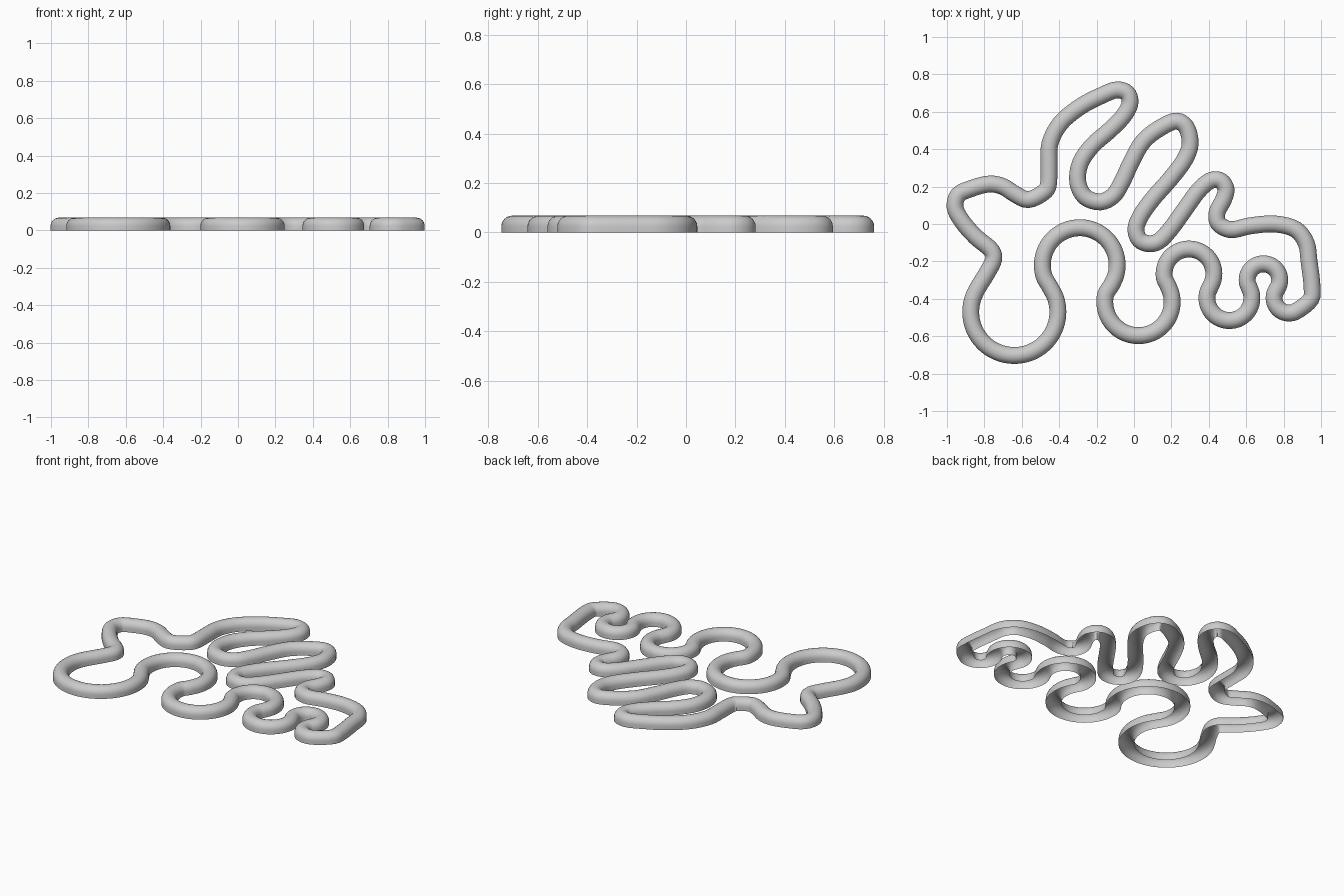
import bpy, bmesh, math
from mathutils import Vector

if "Cube" in bpy.data.objects:
    bpy.data.objects.remove(bpy.data.objects["Cube"])

# Lower meander: chain of tangent circles (centre x, centre y, radius)
LOOPS = [(-0.64, -0.47, 0.233), (-0.29, -0.22, 0.20), (0.024, -0.417, 0.18),
         (0.294, -0.267, 0.133), (0.51, -0.396, 0.12), (0.692, -0.30, 0.087),
         (0.829, -0.396, 0.08)]

# Right end, upper fingers and left end, as a hand-placed path
PATH = [(.947, -.40), (.952, -.34), (.936, -.20), (.92, -.10), (.866, -.03), (.754, 0),
        (.62, -.01), (.513, -.03), (.45, .005), (.444, .06), (.48, .134), (.492, .187),
        (.465, .23), (.417, .235), (.353, .187), (.273, .08), (.193, -.03), (.128, -.095),
        (.075, -.105), (.03, -.085), (.01, -.03), (.032, .037), (.10, .134), (.193, .24),
        (.273, .348), (.30, .428), (.278, .52), (.23, .55), (.139, .513), (.048, .44),
        (-.02, .32), (-.064, .225), (-.112, .15), (-.18, .118), (-.262, .145), (-.30, .22),
        (-.289, .32), (-.225, .417), (-.128, .503), (-.048, .588), (-.021, .652),
        (-.037, .70), (-.09, .717), (-.18, .684), (-.289, .626), (-.396, .535),
        (-.45, .428), (-.455, .32), (-.46, .20), (-.48, .172), (-.567, .13), (-.636, .16),
        (-.70, .20), (-.77, .214), (-.877, .187), (-.94, .155), (-.957, .09), (-.92, .016),
        (-.845, -.07), (-.76, -.144), (-.75, -.187), (-.786, -.262)]


def toward(a, b):
    return math.atan2(b[1] - a[1], b[0] - a[0])


def loop_points():
    """Alternate anticlockwise / clockwise arcs between the tangent points."""
    pts = []
    for i, c in enumerate(LOOPS):
        start = toward(c, LOOPS[i - 1]) if i else math.radians(150)
        end = toward(c, LOOPS[i + 1]) if i < len(LOOPS) - 1 else math.radians(295)
        sweep = (end - start) % math.tau
        if i % 2:
            sweep -= math.tau
        n = max(6, round(abs(sweep) / math.radians(18)))
        for k in range(1 if i else 0, n + 1):
            a = start + sweep * k / n
            pts.append((c[0] + c[2] * math.cos(a), c[1] + c[2] * math.sin(a)))
    return pts


def smooth_closed(pts, steps=4):
    """Closed Catmull-Rom spline with centripetal spacing."""
    p = [Vector(q) for q in pts]
    n, out = len(p), []
    for i in range(n):
        a, b, c, d = p[i - 1], p[i], p[(i + 1) % n], p[(i + 2) % n]
        t1 = (b - a).length ** 0.5
        t2 = t1 + (c - b).length ** 0.5
        t3 = t2 + (d - c).length ** 0.5
        for k in range(steps):
            t = t1 + (t2 - t1) * k / steps
            a1 = a.lerp(b, t / t1)
            a2 = b.lerp(c, (t - t1) / (t2 - t1))
            a3 = c.lerp(d, (t - t2) / (t3 - t2))
            b1 = a1.lerp(a2, t / t2)
            b2 = a2.lerp(a3, (t - t1) / (t3 - t1))
            out.append(b1.lerp(b2, (t - t1) / (t2 - t1)))
    return out


# Open-bottomed arch section: straight walls, round top
HALF, WALL, TOP = 0.045, 0.024, 0.068
section = [(HALF, 0.0)]
section += [(HALF * math.cos(math.pi * k / 12), WALL + (TOP - WALL) * math.sin(math.pi * k / 12))
            for k in range(13)]
section += [(-HALF, 0.0)]

# Sweep the section round the outline
line = smooth_closed(loop_points() + PATH)
bm = bmesh.new()
rings = []
for i, p in enumerate(line):
    t = (line[(i + 1) % len(line)] - line[i - 1]).normalized()
    side = Vector((t.y, -t.x))
    rings.append([bm.verts.new((p.x + side.x * o, p.y + side.y * o, z)) for o, z in section])
for i, ring in enumerate(rings):
    nxt = rings[(i + 1) % len(rings)]
    for j in range(len(section) - 1):
        bm.faces.new((ring[j], nxt[j], nxt[j + 1], ring[j + 1]))
for f in bm.faces:
    f.smooth = True
bm.normal_update()
mesh = bpy.data.meshes.new("cutter_rim")
bm.to_mesh(mesh)
bm.free()
bpy.context.collection.objects.link(bpy.data.objects.new("outline_rim", mesh))
